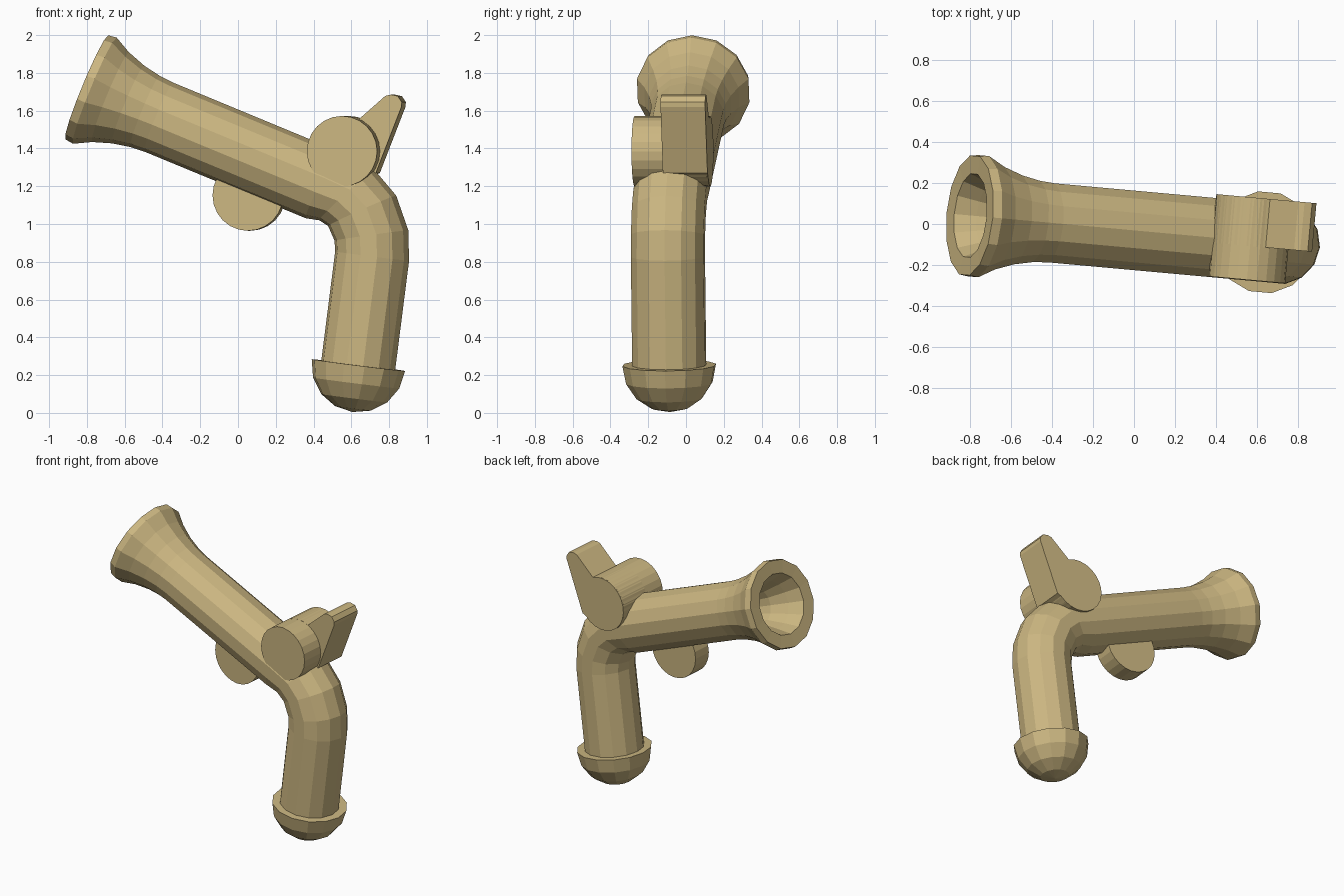
import bpy, bmesh
from math import sin, cos, pi, radians

if "Cube" in bpy.data.objects:
    bpy.data.objects.remove(bpy.data.objects["Cube"])

YAW = radians(-5.2)          # whole toy is turned slightly about z
SIDES = 14
tan = bpy.data.materials.new("tan")
tan.diffuse_color = (0.60, 0.47, 0.22, 1)
tan.use_nodes = True
tan.node_tree.nodes["Principled BSDF"].inputs["Base Color"].default_value = tan.diffuse_color


def finish(bm, name):
    bmesh.ops.recalc_face_normals(bm, faces=bm.faces)
    mesh = bpy.data.meshes.new(name)
    bm.to_mesh(mesh)
    bm.free()
    mesh.materials.append(tan)
    ob = bpy.data.objects.new(name, mesh)
    ob.rotation_euler = (0, 0, YAW)
    ob.location = (0, -0.031, 0)
    bpy.context.collection.objects.link(ob)
    return ob


def sweep(name, stations):
    """Rings (x, z, radius, tilt in degrees) joined into a closed tube."""
    bm = bmesh.new()
    rings = []
    for x, z, r, tilt in stations:
        t = radians(tilt)
        ring = []
        for i in range(SIDES):
            a = 2 * pi * i / SIDES
            ring.append(bm.verts.new((x + r * cos(a) * sin(t), r * sin(a),
                                      z + r * cos(a) * cos(t))))
        rings.append(ring)
    for a, b in zip(rings, rings[1:]):
        for i in range(SIDES):
            j = (i + 1) % SIDES
            bm.faces.new((a[i], a[j], b[j], b[i]))
    bm.faces.new(rings[0])
    bm.faces.new(rings[-1])
    return finish(bm, name)


def prism(name, outline, y0, y1):
    """Extrude an x-z outline from y0 to y1."""
    bm = bmesh.new()
    face = bm.faces.new([bm.verts.new((x, y0, z)) for x, z in outline])
    new = bmesh.ops.extrude_face_region(bm, geom=[face])["geom"]
    bmesh.ops.translate(bm, vec=(0, y1 - y0, 0),
                        verts=[v for v in new if isinstance(v, bmesh.types.BMVert)])
    return finish(bm, name)


def arc(cx, cz, r, start, end, n):
    return [(cx + r * cos(radians(start + (end - start) * i / n)),
             cz + r * sin(radians(start + (end - start) * i / n))) for i in range(n)]


# barrel with bore and flared muzzle, bending into the grip
BT = 22.4
flare = [(0.45, 0.09), (0.22, 0.12), (0.10, 0.165), (0.0, 0.208), (-0.004, 0.298),
         (0.042, 0.304), (0.132, 0.257), (0.233, 0.223), (0.33, 0.204), (0.41, 0.198)]
d = radians(BT)
body = [(-0.80 + t * cos(d), 1.722 - t * sin(d), r, BT) for t, r in flare]
body += [(0.45, 1.207, 0.198, 27), (0.58, 1.152, 0.198, 48), (0.66, 1.07, 0.198, 66),
         (0.709, 0.94, 0.198, 82), (0.713, 0.83, 0.198, 97.2), (0.637, 0.235, 0.198, 97.2)]
sweep("barrel_and_grip", body)

# domed cap under the grip
g = radians(97.2)
cap = []
for k in range(5):
    a = radians(90 * k / 4)
    s, r = 0.25 * sin(a), max(0.25 * cos(a), 0.002)
    cap.append((0.64 + s * cos(g), 0.253 - s * sin(g), r, 97.2))
sweep("grip_cap", cap)

# round lock drum across the barrel
prism("lock_drum", arc(0.57, 1.385, 0.187, 0, 360, 24), -0.19, 0.205)

# hammer: drum outline with a lever
lever = [(0.735, 1.27), (0.871, 1.62), (0.873, 1.645), (0.852, 1.677), (0.815, 1.685), (0.785, 1.678)]
prism("hammer", arc(0.57, 1.385, 0.187, 66, 332, 18) + lever, -0.025, 0.212)

# round trigger disc under the barrel
prism("trigger", arc(0.057, 1.152, 0.188, 0, 360, 24), -0.05, 0.085)
